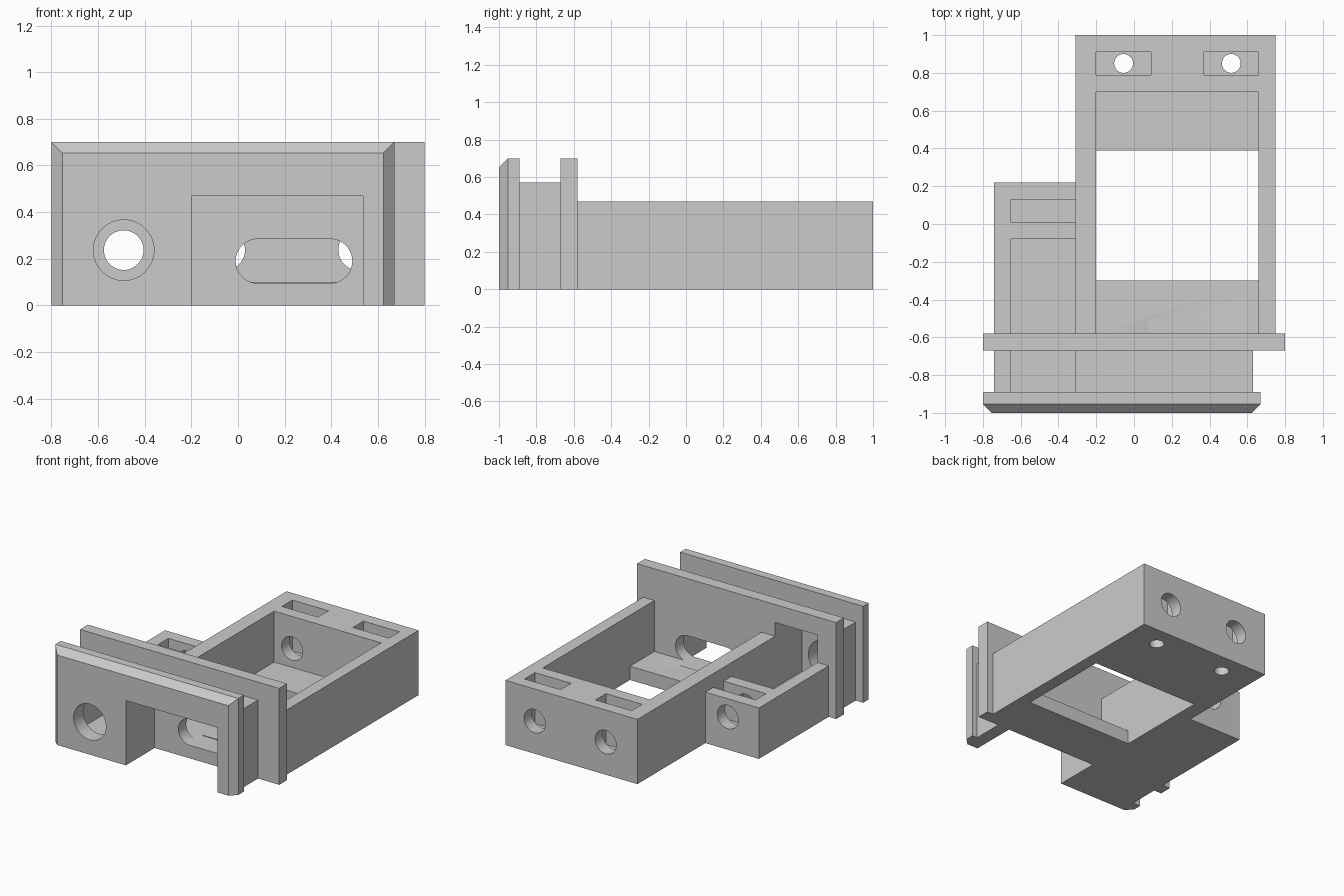
import bpy, bmesh, math
from mathutils import Matrix, Vector

cube = bpy.data.objects.get("Cube")
if cube:
    bpy.data.objects.remove(cube, do_unlink=True)

grey = bpy.data.materials.new("plain grey")
grey.use_nodes = True
grey.diffuse_color = (0.6, 0.6, 0.6, 1)
grey.node_tree.nodes["Principled BSDF"].inputs["Base Color"].default_value = (0.6, 0.6, 0.6, 1)


def finish(name, bm):
    mesh = bpy.data.meshes.new(name)
    bm.to_mesh(mesh)
    bm.free()
    mesh.materials.append(grey)
    obj = bpy.data.objects.new(name, mesh)
    bpy.context.collection.objects.link(obj)
    return obj


def box(name, x, y, z, chamfer=0):
    """Box from (min, max) ranges, with an optional chamfer round its front face."""
    bm = bmesh.new()
    bmesh.ops.create_cube(bm, size=1)
    for v in bm.verts:
        v.co = Vector([r[0] if c < 0 else r[1] for c, r in zip(v.co, (x, y, z))])
    if chamfer:
        edges = [e for e in bm.edges
                 if all(v.co.y == y[0] for v in e.verts)
                 and any(v.co.z > z[0] for v in e.verts)]
        bmesh.ops.bevel(bm, geom=edges, offset=chamfer, segments=1, affect='EDGES')
    return finish(name, bm)


def rod(name, x, z, radius, y):
    """Round cutter along y."""
    bm = bmesh.new()
    place = Matrix.Translation((x, sum(y) / 2, z)) @ Matrix.Rotation(math.pi / 2, 4, 'X')
    bmesh.ops.create_cone(bm, cap_ends=True, segments=48, radius1=radius, radius2=radius,
                          depth=y[1] - y[0], matrix=place)
    return finish(name, bm)


def pin(name, x, y, radius):
    """Round cutter along z through the floor."""
    bm = bmesh.new()
    bmesh.ops.create_cone(bm, cap_ends=True, segments=32, radius1=radius, radius2=radius,
                          depth=0.4, matrix=Matrix.Translation((x, y, 0)))
    return finish(name, bm)


def combine(target, tool, operation):
    mod = target.modifiers.new("shape", 'BOOLEAN')
    mod.operation = operation
    mod.solver = 'EXACT'
    mod.object = tool
    bpy.context.view_layer.objects.active = target
    bpy.ops.object.modifier_apply(modifier=mod.name)
    bpy.data.objects.remove(tool, do_unlink=True)


FLOOR, HOLE_Z, HOLE_R = 0.10, 0.237, 0.085
OPEN = 1.2

# Solid masses: main box, side box, neck and the two plates
housing = box("bracket_housing", (-0.31, 0.75), (-0.62, 1), (0, 0.47))
masses = [
    box("side_box", (-0.74, -0.25), (-0.62, 0.22), (0, 0.37)),
    box("rear_flange", (-0.80, 0.80), (-0.67, -0.58), (0, 0.70)),
    box("neck", (-0.74, 0.63), (-0.92, -0.64), (0, 0.57)),
    box("front_plate", (-0.80, 0.67), (-1, -0.89), (0, 0.70), 0.047),
]
for mass in masses:
    combine(housing, mass, 'UNION')

cutters = [
    # Main pocket and the opening in its floor
    box("pocket", (-0.20, 0.66), (-0.58, 0.70), (FLOOR, 0.6)),
    box("floor_opening", (-0.20, 0.66), (-0.30, 0.39), (-0.2, 0.3)),
    # Recess under the front plate
    box("front_recess", (-0.20, 0.535), (-1.2, -0.67), (-0.2, 0.47)),
    # Side channel running under the flange and up through the neck
    box("side_channel", (-0.65, -0.31), (-0.89, -0.08), (FLOOR, 0.57)),
    box("neck_channel_top", (-0.65, -0.31), (-0.89, -0.67), (0.5, OPEN)),
    # Nut slot and screw holes of the side box
    box("side_nut_slot", (-0.65, -0.31), (0.01, 0.13), (FLOOR, 0.45)),
    rod("side_screw_hole", -0.49, HOLE_Z, HOLE_R, (-0.2, 0.4)),
    rod("front_hole", -0.49, HOLE_Z, 0.13, (-1.2, -0.8)),
]

# Rounded slot through the flange
slot = box("slot", (0.085, 0.395), (-0.75, -0.5), (FLOOR - 0.005, 0.285))
for x in (0.085, 0.395):
    combine(slot, rod("slot_end", x, 0.19, 0.095, (-0.75, -0.5)), 'UNION')
cutters.append(slot)

# Rear nut slots, screw holes and drain holes
for x in (-0.055, 0.515):
    cutters += [
        box("rear_nut_slot", (x - 0.145, x + 0.145), (0.79, 0.91), (FLOOR, 0.6)),
        rod("rear_screw_hole", x, HOLE_Z, HOLE_R, (0.6, OPEN)),
        pin("drain_hole", x, 0.85, 0.05),
    ]
for cutter in cutters:
    combine(housing, cutter, 'DIFFERENCE')

# Tidy flat faces and smooth only the round holes
bm = bmesh.new()
bm.from_mesh(housing.data)
bmesh.ops.remove_doubles(bm, verts=bm.verts, dist=0.0001)
bmesh.ops.dissolve_limit(bm, angle_limit=0.01, verts=bm.verts, edges=bm.edges)
bm.to_mesh(housing.data)
bm.free()
bpy.ops.object.select_all(action='DESELECT')
housing.select_set(True)
bpy.context.view_layer.objects.active = housing
bpy.ops.object.shade_smooth_by_angle(angle=math.radians(30))
